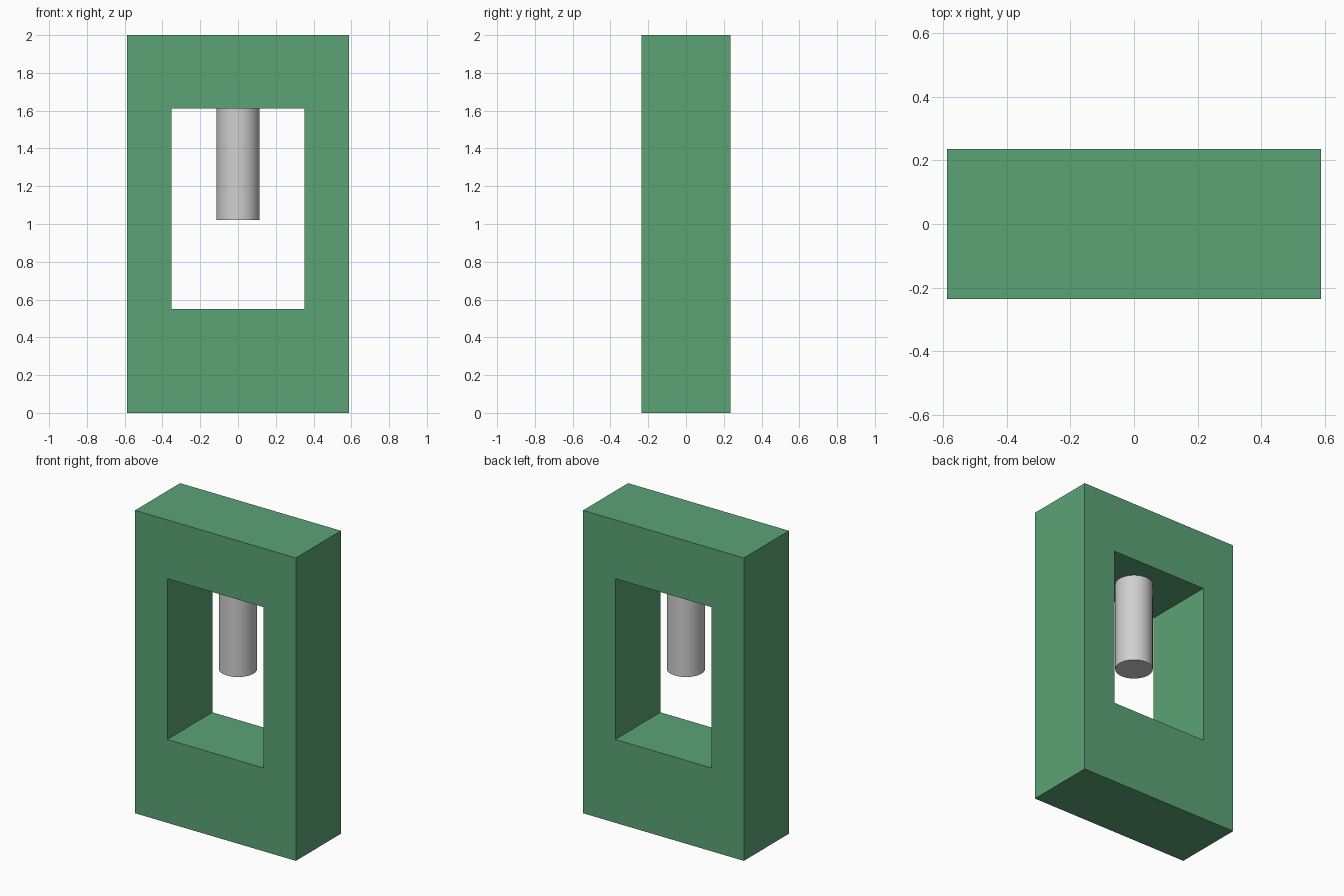
import bpy
import bmesh
import math

cube = bpy.data.objects.get("Cube")
if cube:
    bpy.data.objects.remove(cube, do_unlink=True)

WIDTH, DEPTH, HEIGHT = 1.175, 0.47, 2.0
HOLE_HALF, HOLE_LOW, HOLE_HIGH = 0.352, 0.55, 1.612
ROD_RADIUS, ROD_LOW = 0.114, 1.02


def material(name, colour):
    mat = bpy.data.materials.new(name)
    mat.use_nodes = True
    mat.diffuse_color = colour
    mat.node_tree.nodes["Principled BSDF"].inputs["Base Color"].default_value = colour
    return mat


def add_object(name, bm, mat):
    mesh = bpy.data.meshes.new(name)
    bm.normal_update()
    bm.to_mesh(mesh)
    bm.free()
    mesh.materials.append(mat)
    obj = bpy.data.objects.new(name, mesh)
    bpy.context.collection.objects.link(obj)
    return obj


def rectangle(bm, half, low, high):
    corners = [(-half, low), (half, low), (half, high), (-half, high)]
    return [bm.verts.new((x, -DEPTH / 2, z)) for x, z in corners]


green = material("green", (0.105, 0.37, 0.18, 1))
grey = material("light grey", (0.63, 0.63, 0.63, 1))

# Frame: a ring of four faces around the opening, extruded to full depth
bm = bmesh.new()
outer = rectangle(bm, WIDTH / 2, 0, HEIGHT)
inner = rectangle(bm, HOLE_HALF, HOLE_LOW, HOLE_HIGH)
for i in range(4):
    j = (i + 1) % 4
    bm.faces.new((outer[i], outer[j], inner[j], inner[i]))
ring = bmesh.ops.extrude_face_region(bm, geom=bm.faces[:], use_keep_orig=True)
back = [v for v in ring["geom"] if isinstance(v, bmesh.types.BMVert)]
bmesh.ops.translate(bm, verts=back, vec=(0, DEPTH, 0))
bmesh.ops.recalc_face_normals(bm, faces=bm.faces[:])
add_object("frame", bm, green)

# Rod hanging from the top of the opening
bm = bmesh.new()
length = HOLE_HIGH - ROD_LOW
bmesh.ops.create_cone(bm, cap_ends=True, segments=48, radius1=ROD_RADIUS,
                      radius2=ROD_RADIUS, depth=length)
bmesh.ops.translate(bm, verts=bm.verts[:], vec=(0, 0, ROD_LOW + length / 2))
rod = add_object("hanging_rod", bm, grey)
bpy.ops.object.select_all(action="DESELECT")
rod.select_set(True)
bpy.context.view_layer.objects.active = rod
bpy.ops.object.shade_smooth_by_angle(angle=math.radians(30))
